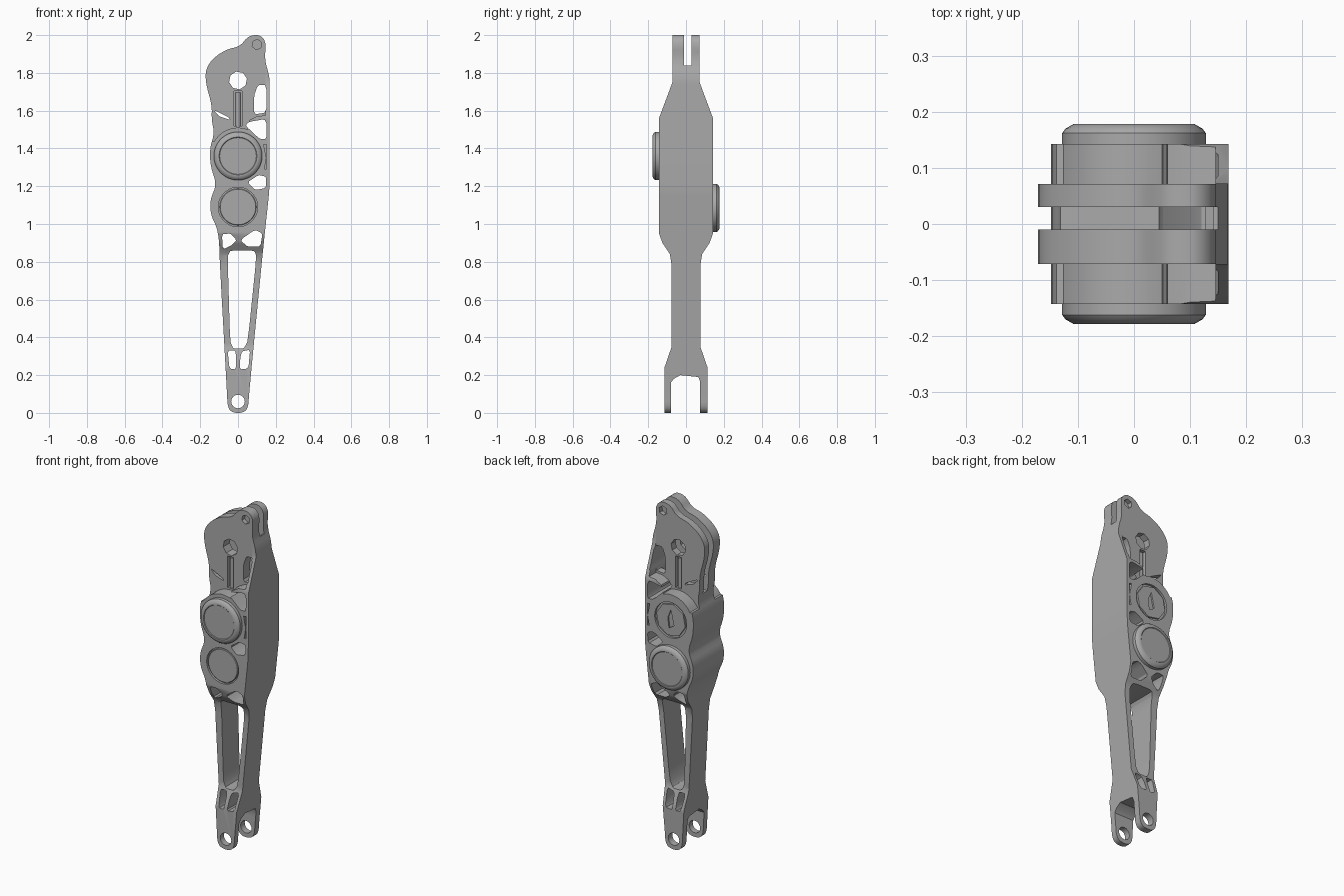
import bpy, bmesh, math
from mathutils import Matrix, Vector

cube = bpy.data.objects.get("Cube")
if cube:
    bpy.data.objects.remove(cube, do_unlink=True)

grey = bpy.data.materials.new("machined_grey")
grey.use_nodes = True
tone = (0.4, 0.4, 0.4, 1)
grey.diffuse_color = tone
grey.node_tree.nodes["Principled BSDF"].inputs["Base Color"].default_value = tone


def soften(pts, rounds=2, cut=0.25):
    """Round a closed outline by repeated corner cutting."""
    pts = [Vector(p) for p in pts]
    for _ in range(rounds):
        nxt = pts[1:] + pts[:1]
        pts = [p.lerp(q, t) for p, q in zip(pts, nxt) for t in (cut, 1 - cut)]
    return pts


def ring(x, z, r, sides, turn=0.0):
    return [(x + r * math.cos(turn + i * math.tau / sides),
             z + r * math.sin(turn + i * math.tau / sides)) for i in range(sides)]


def make(name, bm):
    bmesh.ops.recalc_face_normals(bm, faces=bm.faces)
    mesh = bpy.data.meshes.new(name)
    bm.to_mesh(mesh)
    bm.free()
    mesh.materials.append(grey)
    ob = bpy.data.objects.new(name, mesh)
    bpy.context.collection.objects.link(ob)
    return ob


def prism(name, pts, lo, hi, axis="y"):
    """Extrude an outline (x,z) along y, or (y,z) along x."""
    bm = bmesh.new()
    place = (lambda p, d: (p[0], d, p[1])) if axis == "y" else (lambda p, d: (d, p[0], p[1]))
    face = bm.faces.new([bm.verts.new(place(p, lo)) for p in pts])
    geo = bmesh.ops.extrude_face_region(bm, geom=[face])["geom"]
    shift = Vector(place((0, 0), hi - lo))
    bmesh.ops.translate(bm, vec=shift, verts=[v for v in geo if isinstance(v, bmesh.types.BMVert)])
    return make(name, bm)


def lathe(name, z, profile, sides=48):
    """Closed turned part along y from (radius, y) steps."""
    bm = bmesh.new()
    loops = [[bm.verts.new((x, y, zz)) for x, zz in ring(0, z, r, sides)] for r, y in profile]
    for a, b in zip(loops, loops[1:]):
        for i in range(sides):
            j = (i + 1) % sides
            bm.faces.new((a[i], a[j], b[j], b[i]))
    bm.faces.new(loops[0])
    bm.faces.new(loops[-1])
    return make(name, bm)


def combine(target, cutter, mode="DIFFERENCE"):
    mod = target.modifiers.new("cut", "BOOLEAN")
    mod.operation, mod.solver, mod.object = mode, "EXACT", cutter
    bpy.context.view_layer.objects.active = target
    bpy.ops.object.modifier_apply(modifier=mod.name)
    bpy.data.objects.remove(cutter, do_unlink=True)


# Arm body: front outline intersected with the side profile
outline = soften([
    (0.075, 2.0), (0.12, 2.0), (0.15, 1.96), (0.14, 1.87), (0.168, 1.78), (0.168, 1.7),
    (0.168, 1.2), (0.16, 1.12), (0.132, 0.86), (0.058, 0.1), (0.055, 0.03), (0.03, 0.0),
    (-0.03, 0.0), (-0.055, 0.03), (-0.058, 0.1), (-0.098, 0.82), (-0.1, 0.92), (-0.115, 0.99),
    (-0.145, 1.05), (-0.148, 1.13), (-0.112, 1.21), (-0.145, 1.3), (-0.15, 1.4),
    (-0.125, 1.48), (-0.14, 1.55), (-0.138, 1.63), (-0.17, 1.74), (-0.172, 1.82),
    (-0.13, 1.88), (-0.06, 1.925), (0.01, 1.94), (0.045, 1.985)])
body = prism("arm_body", outline, -0.2, 0.2)
half = [(0.072, 2.1), (0.072, 1.75), (0.143, 1.56), (0.143, 0.95), (0.125, 0.9),
        (0.085, 0.84), (0.076, 0.78), (0.076, 0.35), (0.09, 0.31), (0.114, 0.24), (0.114, -0.1)]
profile = half + [(-y, z) for y, z in reversed(half)]
combine(body, prism("side_profile", profile, -0.3, 0.3, "x"), "INTERSECT")

# Recess both sides of the head so only the twin plates and side wall remain
arc = [(0.145 * math.cos(a), 1.365 + 0.145 * math.sin(a))
       for a in (math.radians(d) for d in range(70, 151, 8))]
recess = [(-0.3, 1.43), (-0.3, 2.1), (0.145, 2.1), (0.145, 1.575), (0.1, 1.57), (0.06, 1.55)] + arc
for lo, hi in ((-0.3, -0.071), (0.071, 0.3)):
    combine(body, prism("head_recess", recess, lo, hi))

# Slot between the head plates
slot = [(-0.3, 1.5), (0.06, 1.52), (0.142, 1.56), (0.142, 1.84), (0.3, 1.84), (0.3, 2.1), (-0.3, 2.1)]
combine(body, prism("head_slot", slot, -0.01, 0.03))

# Bottom fork
fork = [(-0.08, -0.1), (-0.08, 0.16), (-0.065, 0.18), (-0.03, 0.2), (0.065, 0.19), (0.075, 0.165), (0.075, -0.1)]
combine(body, prism("fork_gap", fork, -0.3, 0.3, "x"))

# Through windows
windows = [
    [(0.085, 1.58), (0.085, 1.68), (0.105, 1.735), (0.15, 1.735), (0.15, 1.59)],
    [(0.04, 1.52), (0.055, 1.54), (0.14, 1.555), (0.152, 1.53), (0.15, 1.45), (0.115, 1.45)],
    [(0.05, 1.22), (0.11, 1.26), (0.15, 1.25), (0.147, 1.19), (0.09, 1.18)],
    [(-0.085, 0.945), (-0.04, 0.95), (-0.008, 0.915), (-0.03, 0.89), (-0.08, 0.865)],
    [(0.012, 0.915), (0.09, 0.97), (0.13, 0.95), (0.118, 0.88), (0.05, 0.88)],
    [(-0.055, 0.83), (-0.04, 0.86), (0.085, 0.86), (0.098, 0.83), (0.052, 0.38), (0.03, 0.34),
     (-0.025, 0.34), (-0.042, 0.38)],
    [(-0.055, 0.33), (-0.015, 0.33), (-0.01, 0.3), (-0.012, 0.23), (-0.045, 0.235)],
    [(0.02, 0.325), (0.064, 0.335), (0.055, 0.235), (0.01, 0.23), (0.012, 0.29)],
    [(-0.13, 1.605), (-0.05, 1.565), (-0.04, 1.55), (-0.1, 1.57)],
]
for pts in windows:
    combine(body, prism("window", soften(pts, 1, 0.15), -0.3, 0.3))

# Pivot holes in the head and fork
combine(body, prism("head_pivot", ring(0, 1.76, 0.048, 8, 0.2), -0.3, 0.3))
combine(body, prism("fork_pivot", ring(0, 0.06, 0.036, 16), -0.3, 0.3))

# Blind pockets repeated on both faces
for s in (-1, 1):
    def pocket(pts, depth, s=s):
        combine(body, prism("pocket", pts, *sorted((s * depth, s * 0.3))))
    pocket(ring(0.1, 1.95, 0.027, 6, 0.4), 0.045)
    pocket([(0.02, 1.52), (0.02, 1.705), (-0.02, 1.705), (-0.02, 1.52)], 0.045)
    pocket([(0.136, 1.42), (0.152, 1.42), (0.152, 1.29), (0.14, 1.29), (0.15, 1.35)], 0.06)

# Shallow seats for the flush covers
combine(body, prism("front_seat", ring(0, 1.09, 0.104, 40), -0.3, -0.13))
combine(body, prism("rear_seat", ring(0, 1.36, 0.104, 40), 0.13, 0.3))

# Raised drum housings: upper on the front, lower on the rear
parts = [body]
for name, z, s in (("upper_front_drum", 1.36, -1), ("lower_rear_drum", 1.085, 1)):
    parts.append(lathe(name, z, [(0.128, s * 0.12), (0.128, s * 0.162), (0.122, s * 0.17),
                                 (0.108, s * 0.178), (0.1, s * 0.178), (0.097, s * 0.175)]))

# Flush covers in the seats
parts.append(lathe("lower_front_cover", 1.09, [(0.097, -0.12), (0.097, -0.138), (0.094, -0.141)]))
rear = prism("upper_rear_cover", ring(0, 1.36, 0.096, 8, 0.2), 0.12, 0.141)
key = [(-0.02, 1.33), (0.012, 1.31), (0.02, 1.37), (0.0, 1.42)]
combine(rear, prism("key_slot", key, 0.132, 0.2))
parts.append(rear)

# Tensioner rods lying in the head grooves
for name, y in (("front_rod", -0.05), ("rear_rod", 0.05)):
    bm = bmesh.new()
    bmesh.ops.create_cone(bm, cap_ends=True, segments=16, radius1=0.014, radius2=0.014, depth=0.19,
                          matrix=Matrix.Translation((0, y, 1.6)))
    parts.append(make(name, bm))

bpy.ops.object.select_all(action="DESELECT")
for ob in parts:
    ob.select_set(True)
bpy.context.view_layer.objects.active = body
bpy.ops.object.shade_smooth_by_angle(angle=math.radians(30))
